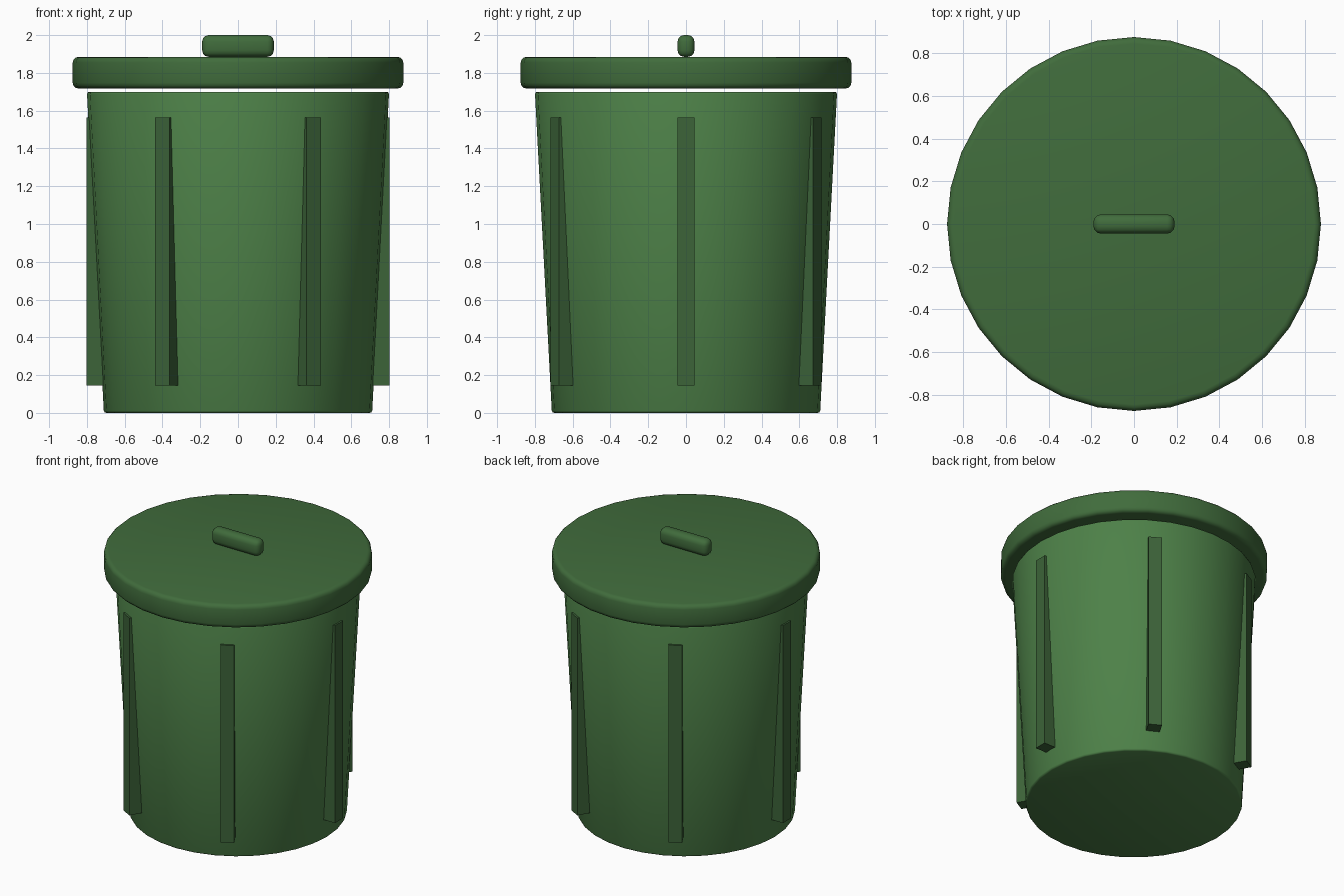
import bpy
from math import radians, cos, sin

if "Cube" in bpy.data.objects:
    bpy.data.objects.remove(bpy.data.objects["Cube"])


def material(name, rgb):
    m = bpy.data.materials.new(name)
    m.diffuse_color = (*rgb, 1)
    m.use_nodes = True
    m.node_tree.nodes["Principled BSDF"].inputs["Base Color"].default_value = m.diffuse_color
    return m


body_green = material("body_green", (0.075, 0.22, 0.065))
lid_green = material("lid_green", (0.052, 0.15, 0.045))
rib_green = material("rib_green", (0.045, 0.125, 0.04))


def finish(name, mat, bevel=0, segments=2):
    ob = bpy.context.object
    ob.name = name
    ob.data.materials.append(mat)
    bpy.ops.object.transform_apply(location=False, rotation=False, scale=True)
    if bevel:
        mod = ob.modifiers.new("bevel", 'BEVEL')
        mod.width = bevel
        mod.segments = segments
        mod.limit_method = 'ANGLE'
        mod.angle_limit = radians(40)
        bpy.ops.object.modifier_apply(modifier=mod.name)
        bpy.ops.object.shade_smooth_by_angle(angle=radians(50))
    return ob


def box(name, x, y, z, size, mat, rot=0, bevel=0, segments=2):
    bpy.ops.mesh.primitive_cube_add(size=1, location=(x, y, z), rotation=(0, 0, rot))
    bpy.context.object.scale = size
    return finish(name, mat, bevel, segments)


# Tapered bin body
bpy.ops.mesh.primitive_cone_add(vertices=32, radius1=0.71, radius2=0.80, depth=1.70,
                                location=(0, 0, 0.85))
finish("bin_body", body_green, 0.012)

# Overhanging round lid
bpy.ops.mesh.primitive_cylinder_add(vertices=32, radius=0.875, depth=0.167,
                                    location=(0, 0, 1.801))
finish("lid", lid_green, 0.03, 3)

# Lid handle
box("lid_handle", 0, 0, 1.9425, (0.38, 0.09, 0.115), lid_green, bevel=0.035, segments=3)

# Six upright ribs around the body
for i in range(6):
    a = radians(60 * i)
    box(f"rib_{i + 1}", 0.753 * cos(a), 0.753 * sin(a), 0.855, (0.10, 0.09, 1.42), rib_green, rot=a)
